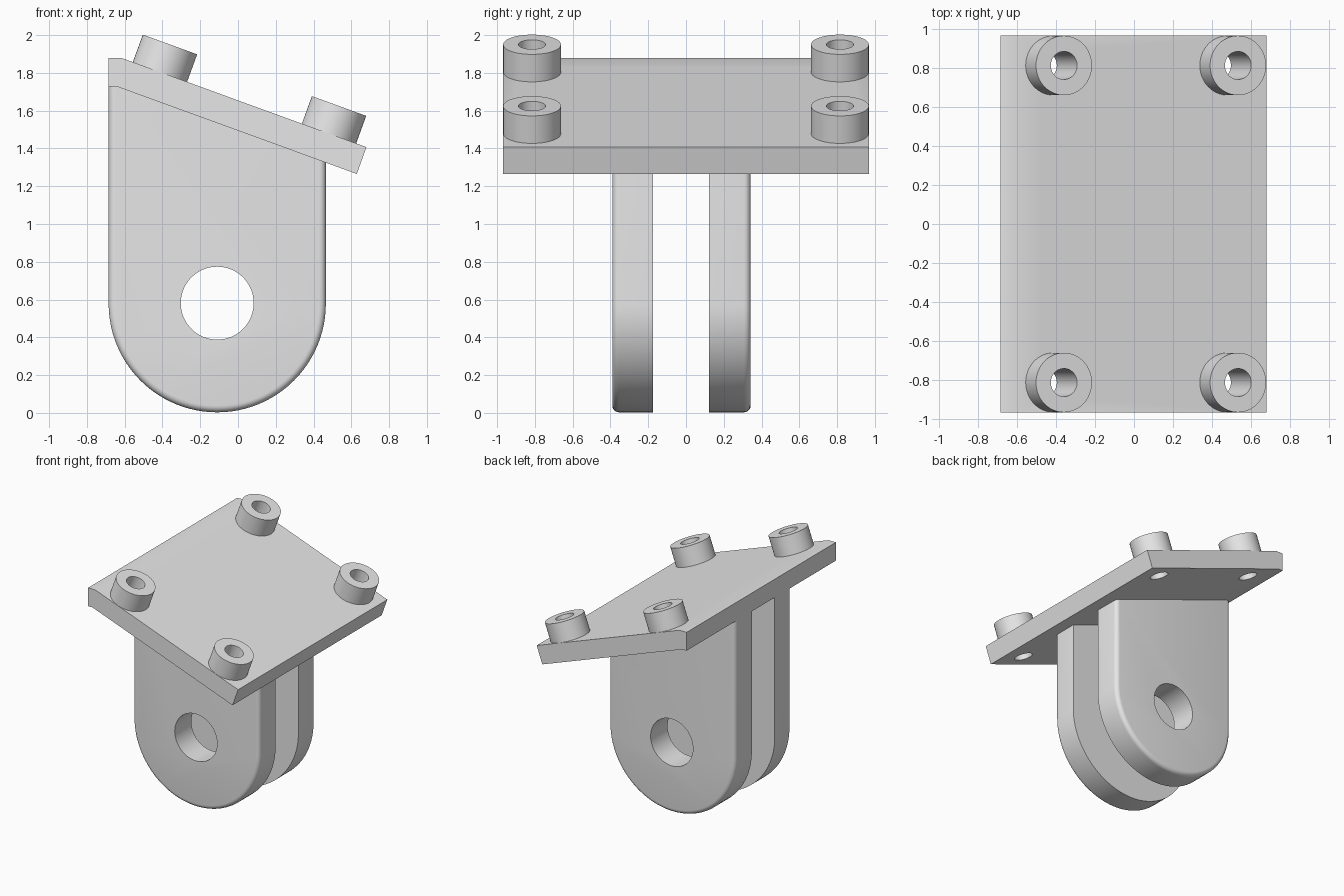
import bpy, bmesh, math
from mathutils import Matrix, Vector

if "Cube" in bpy.data.objects:
    bpy.data.objects.remove(bpy.data.objects["Cube"])

TILT = math.radians(20)
SLOPE = math.tan(TILT)
AXIS = Vector((math.sin(TILT), 0, math.cos(TILT)))   # normal of the sloped plate

grey = bpy.data.materials.new("grey_plastic")
grey.diffuse_color = (0.8, 0.8, 0.8, 1)
grey.use_nodes = True
grey.node_tree.nodes["Principled BSDF"].inputs["Base Color"].default_value = grey.diffuse_color


def add_object(name, bm):
    bmesh.ops.recalc_face_normals(bm, faces=bm.faces[:])
    mesh = bpy.data.meshes.new(name)
    bm.to_mesh(mesh)
    bm.free()
    mesh.materials.append(grey)
    obj = bpy.data.objects.new(name, mesh)
    bpy.context.collection.objects.link(obj)
    return obj


def prism(profile, y0, y1):
    """Extrude an x-z outline from y0 to y1."""
    bm = bmesh.new()
    face = bm.faces.new([bm.verts.new((x, y0, z)) for x, z in profile])
    new = bmesh.ops.extrude_face_region(bm, geom=[face])["geom"]
    verts = [g for g in new if isinstance(g, bmesh.types.BMVert)]
    bmesh.ops.translate(bm, verts=verts, vec=(0, y1 - y0, 0))
    return bm


def cylinder(name, centre, axis, radius, depth, sides=64):
    bm = bmesh.new()
    turn = Vector((0, 0, 1)).rotation_difference(axis).to_matrix().to_4x4()
    bmesh.ops.create_cone(bm, cap_ends=True, segments=sides, radius1=radius,
                          radius2=radius, depth=depth,
                          matrix=Matrix.Translation(centre) @ turn)
    return add_object(name, bm)


def cut(obj, cutter):
    """Subtract the cutter, then remove it."""
    mod = obj.modifiers.new("hole", 'BOOLEAN')
    mod.operation, mod.solver, mod.object = 'DIFFERENCE', 'EXACT', cutter
    bpy.context.view_layer.objects.active = obj
    bpy.ops.object.modifier_apply(modifier=mod.name)
    bpy.data.objects.remove(cutter)


def smooth(obj):
    bpy.ops.object.select_all(action='DESELECT')
    obj.select_set(True)
    bpy.context.view_layer.objects.active = obj
    bpy.ops.object.shade_smooth_by_angle(angle=math.radians(30))


# Sloped mounting plate with a short level strip at its high end
plate = add_object("mounting_plate", prism(
    [(-0.685, 1.88), (-0.62, 1.88), (0.68, 1.407), (0.629, 1.265),
     (-0.645, 1.729), (-0.685, 1.729)], -0.97, 0.97))

# Four hollow bosses, with bolt holes running on through the plate
BOSS_HEIGHT = 0.155
for side, y in (("front", -0.815), ("back", 0.815)):
    for end, x in (("high", -0.36), ("low", 0.535)):
        top = Vector((x, y, 1.88 - SLOPE * (x + 0.62) + BOSS_HEIGHT / AXIS.z))
        boss = cylinder(f"{side}_{end}_boss", top - AXIS * BOSS_HEIGHT / 2,
                        AXIS, 0.153, BOSS_HEIGHT)
        for target in (boss, plate):
            cut(target, cylinder("bolt_cutter", top - AXIS * 0.2, AXIS, 0.072, 0.8, 48))
        smooth(boss)
smooth(plate)

# Two round-ended ears with a pivot hole; the outward rims are rounded
CX, CZ, R = -0.11, 0.578, 0.575
outline = [(CX + R * math.cos(a), CZ + R * math.sin(a))
           for a in (math.pi + math.pi * i / 48 for i in range(49))]
outline += [(CX + R, 1.729 - SLOPE * (CX + R + 0.645)), (-0.645, 1.729), (CX - R, 1.729)]

for name, outer, inner in (("front_ear", -0.39, -0.175), ("back_ear", 0.342, 0.122)):
    bm = prism(outline, outer, inner)
    rim = [e for e in bm.edges
           if all(abs(v.co.y - outer) < 1e-4 for v in e.verts)
           and (min(v.co.z for v in e.verts) < CZ + 0.01)]
    bmesh.ops.recalc_face_normals(bm, faces=bm.faces[:])
    bmesh.ops.bevel(bm, geom=rim, offset=0.035, segments=5, profile=0.5, affect='EDGES')
    ear = add_object(name, bm)
    cut(ear, cylinder("pivot_cutter", Vector((CX, 0, 0.581)), Vector((0, 1, 0)), 0.193, 3))
    smooth(ear)
